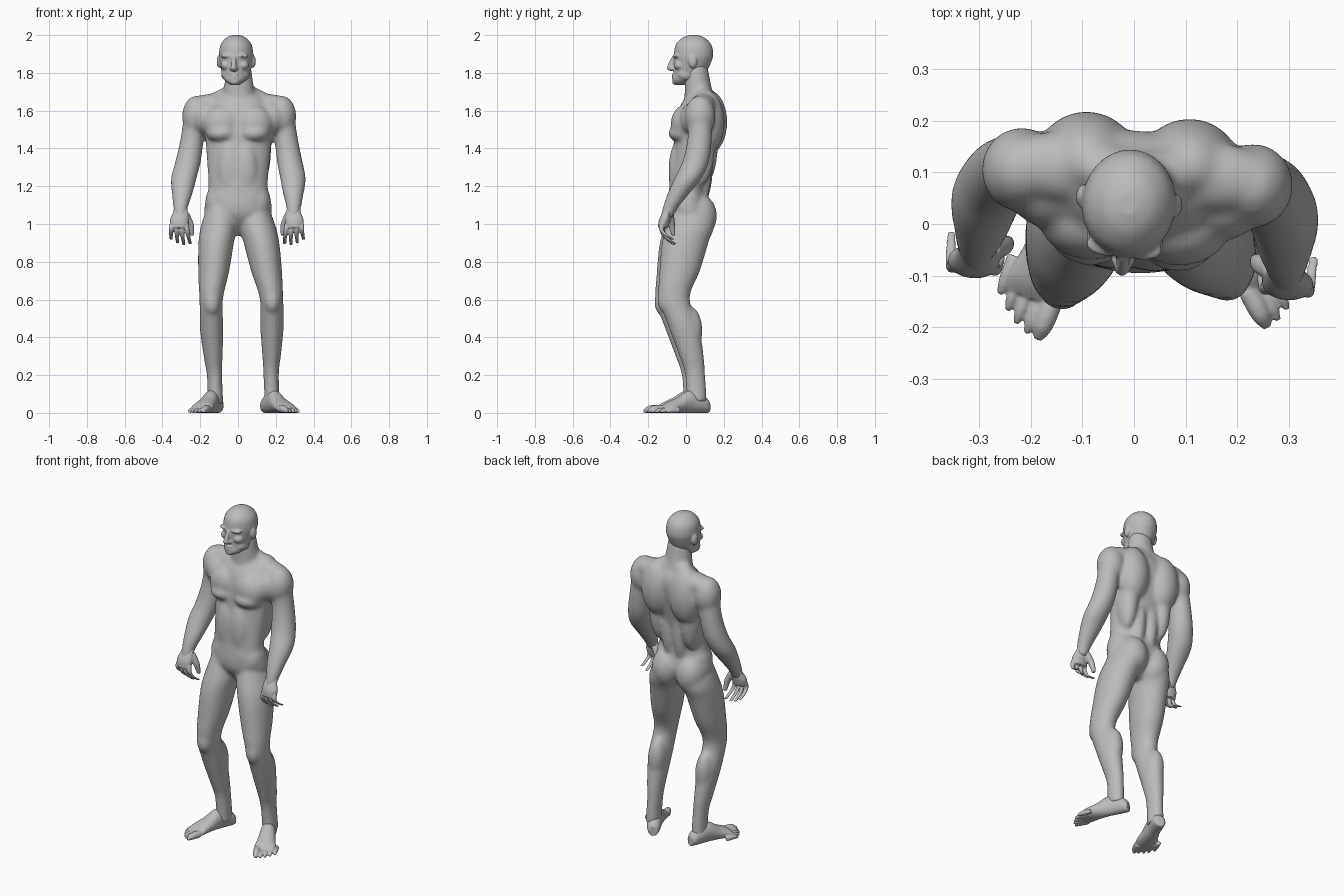
import bpy, bmesh, math
from mathutils import Matrix, Vector

default_cube = bpy.data.objects.get("Cube")
if default_cube:
    bpy.data.objects.remove(default_cube, do_unlink=True)

shade = (.5, .5, .5, 1)
grey = bpy.data.materials.new("plain grey")
grey.use_nodes = True
grey.diffuse_color = shade
grey.node_tree.nodes["Principled BSDF"].inputs["Base Color"].default_value = shade


def turned(pivot, degrees, axis):
    """Rotation about a pivot point."""
    move = Matrix.Translation(pivot)
    return move @ Matrix.Rotation(math.radians(degrees), 4, axis) @ move.inverted()


def refine(rows, steps=6):
    """Smooth spline through the section rows."""
    rows = [Vector(row) for row in rows]
    padded = [rows[0], *rows, rows[-1]]
    result = []
    for before, start, end, after in zip(padded, padded[1:], padded[2:], padded[3:]):
        leave, arrive = (end - before) / 2, (after - start) / 2
        for step in range(steps):
            t = step / steps
            ease = t * t * (3 - 2 * t)
            result.append(start.lerp(end, ease) + leave * t * (1 - t) ** 2 - arrive * t * t * (1 - t))
    return result + [rows[-1]]


def loft(mesh, rows, place, depth=1, upright=False, sides=28):
    """Skin oval rings given as (x, y, z, radius), x being optional.
    Upright rings face the front and rest on the floor, so z is their half height."""
    rings = []
    for row in refine(rows):
        *across, y, z, radius = row
        centre = Vector((*(across or [0]), y, z))
        ring = []
        for step in range(sides):
            angle = math.tau * step / sides
            u, v = radius * math.cos(angle), math.sin(angle)
            offset = Vector((u, 0, v * z)) if upright else Vector((u, v * radius * depth, 0))
            ring.append(mesh.verts.new(place @ (centre + offset)))
        rings.append(ring)
    for low, high in zip(rings, rings[1:]):
        for step in range(sides):
            mesh.faces.new((low[step - 1], low[step], high[step], high[step - 1]))
    mesh.faces.new(rings[0])
    mesh.faces.new(rings[-1])


def blob(mesh, centre, radii, place):
    shape = Matrix.Translation(centre) @ Matrix.Diagonal((*radii, 1))
    bmesh.ops.create_uvsphere(mesh, u_segments=28, v_segments=18, radius=1, matrix=place @ shape)


def finish(name, mesh, voxel, rounds):
    """Fuse the overlapping masses into one smooth skin."""
    bmesh.ops.recalc_face_normals(mesh, faces=mesh.faces)
    data = bpy.data.meshes.new(name)
    mesh.to_mesh(data)
    mesh.free()
    data.materials.append(grey)
    part = bpy.data.objects.new(name, data)
    bpy.context.collection.objects.link(part)
    fuse = part.modifiers.new("fuse", 'REMESH')
    fuse.mode = 'VOXEL'
    fuse.voxel_size = voxel
    fuse.use_smooth_shade = True
    soften = part.modifiers.new("soften", 'SMOOTH')
    soften.iterations = rounds


# Stance: the shoulders twist one way, the legs swing and lean the other
same, mirrored = Matrix.Identity(4), Matrix.Diagonal((-1, 1, 1, 1))
sides_of_body = {"left": same, "right": mirrored}
upper = turned((0, 0, 0), -4, 'Z')
lower = turned((0, 0, 1), -2, 'Y') @ turned((0, 0, 0), 3, 'Z')
head_turn = Matrix.Translation((-.01, 0, 0)) @ turned((0, .04, 0), -6, 'Z')

# Torso and neck
body = bmesh.new()
loft(body, [(.03, .94, .04), (.02, 1.05, .175), (.01, 1.2, .158), (.04, 1.4, .172),
            (.07, 1.6, .18), (.08, 1.7, .09)], upper, depth=.62)
loft(body, [(.08, 1.6, .1), (.065, 1.72, .08), (.055, 1.84, .065)], upper, depth=.9)

upper_muscles = {
    "chest": ((.085, 0, 1.53), (.1, .075, .1)),
    "chest_edge": ((.085, -.01, 1.48), (.085, .078, .05)),
    "collar": ((.13, .1, 1.63), (.15, .07, .06)),
    "neck_slope": ((.05, .1, 1.67), (.08, .05, .06)),
    "shoulder": ((.225, .09, 1.57), (.078, .082, .11)),
    "armpit": ((.17, .06, 1.56), (.08, .08, .09)),
    "shoulder_blade": ((.1, .115, 1.54), (.1, .097, .17)),
    "flank": ((.11, .08, 1.4), (.06, .08, .2)),
    "lower_back": ((.04, .08, 1.3), (.05, .06, .2)),
    "belly": ((.04, -.04, 1.28), (.07, .05, .16)),
    "lower_belly": ((.05, -.02, 1.13), (.09, .068, .1)),
    "hip": ((.11, .01, 1.11), (.065, .08, .1)),
}
lower_muscles = {
    "seat": ((.08, .06, 1.04), (.09, .1, .12)),
    "kneecap": ((.16, -.115, .59), (.045, .045, .07)),
    "calf": ((.155, .01, .43), (.055, .07, .13)),
}
for side in sides_of_body.values():
    for centre, radii in upper_muscles.values():
        blob(body, centre, radii, upper @ side)
    for centre, radii in lower_muscles.values():
        blob(body, centre, radii, lower @ side)
    # Arm
    loft(body, [(.23, .09, 1.6, .06), (.25, .09, 1.45, .062), (.27, .07, 1.33, .068),
                (.29, .03, 1.24, .068), (.295, -.02, 1.16, .055), (.3, -.06, 1.09, .04),
                (.3, -.085, 1.03, .03)], upper @ side, depth=1.05)
    # Leg
    loft(body, [(.09, .02, 1.12, .06), (.1, .02, 1, .095), (.12, -.01, .9, .094), (.14, -.04, .75, .082),
                (.16, -.07, .6, .062), (.16, -.02, .45, .062), (.155, .02, .3, .05),
                (.15, .04, .2, .041), (.15, .05, .05, .041)], lower @ side, depth=1.32)
finish("body", body, voxel=.008, rounds=24)

# Head with nose, lips and chin
head = bmesh.new()
loft(head, [(-.03, 1.735, .02), (-.01, 1.76, .055), (.02, 1.8, .073), (.035, 1.86, .087),
            (.04, 1.9, .091), (.04, 1.95, .082), (.04, 1.985, .053), (.04, 2, .02)], head_turn, depth=1.15)
loft(head, [(-.06, 1.89, .01), (-.08, 1.84, .014), (-.077, 1.82, .018), (-.07, 1.81, .012)],
     head_turn, depth=1.3)
for lip_height in (1.792, 1.776):
    blob(head, (0, -.058, lip_height), (.028, .018, .008), head_turn)
blob(head, (0, -.054, 1.753), (.028, .02, .017), head_turn)

features = {
    "brow": ((.035, -.045, 1.89), (.04, .022, .012)),
    "cheek": ((.045, -.03, 1.84), (.03, .03, .025)),
    "nostril": ((.012, -.07, 1.822), (.012, .012, .01)),
    "jaw": ((.05, .01, 1.79), (.025, .05, .03)),
    "ear": ((.09, .045, 1.86), (.014, .023, .034)),
}
for side in sides_of_body.values():
    for centre, radii in features.values():
        blob(head, centre, radii, head_turn @ side)
finish("head", head, voxel=.005, rounds=6)

for label, side in sides_of_body.items():
    # Hand: palm, thumb and four curled fingers
    hand = bmesh.new()
    place = upper @ side
    loft(hand, [(.3, -.06, 1.1, .034), (.3, -.08, 1.06, .04), (.305, -.093, 1.02, .05),
                (.305, -.1, .98, .045)], place, depth=.6)
    loft(hand, [(.28, -.07, 1.06, .024), (.25, -.06, 1, .019), (.24, -.05, .94, .01)], place)
    for finger, length in enumerate((.95, 1, .92, .75)):
        knuckle = .268 + .025 * finger
        spread = .003 * (finger - 2)
        loft(hand, [(knuckle + spread * joint, -.1 + .013 * joint * (joint - 1.5),
                     1 - .037 * joint * length, .014 - .0015 * joint) for joint in range(4)],
             place, sides=14)
    finish(label + "_hand", hand, voxel=.004, rounds=4)

    # Foot turned outward, with a big toe and four small ones
    foot = bmesh.new()
    place = (Matrix.Translation((.025, 0, 0)) @ turned((0, 0, 0), 3, 'Z') @ side
             @ Matrix.Translation((.15, .05, 0)) @ turned((0, 0, 0), 24, 'Z'))
    loft(foot, [(.07, .03, .025), (.04, .045, .038), (-.04, .06, .042), (-.11, .042, .05),
                (-.17, .028, .06), (-.2, .016, .055)], place, upright=True)
    for toe in range(5):
        across = -.04 + .025 * toe
        tip = -.27 + .0035 * toe * toe
        thickness = .014 if toe else .021
        taper = [thickness * (1 - .6 * (joint / 4) ** 4) for joint in range(5)]
        loft(foot, [(across, tip + .02 * (4 - joint), radius, radius)
                    for joint, radius in enumerate(taper)], place, upright=True, sides=14)
    finish(label + "_foot", foot, voxel=.004, rounds=3)
